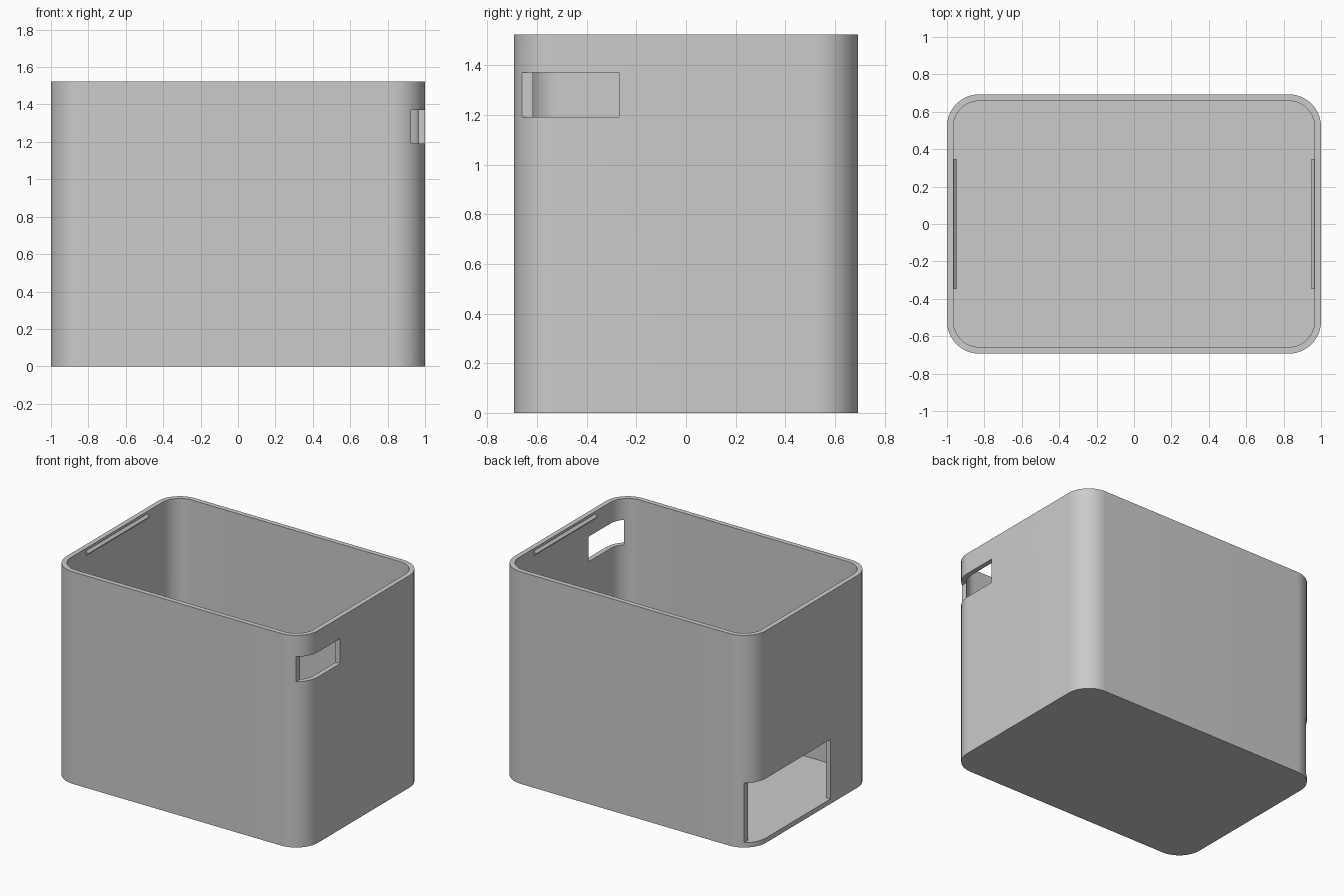
import bpy, bmesh, math

cube = bpy.data.objects.get("Cube")
if cube:
    bpy.data.objects.remove(cube, do_unlink=True)

HALF_X, HALF_Y, HEIGHT = 1.0, 0.693, 1.524
WALL, RADIUS = 0.035, 0.173
NOTCH_X = 0.926   # how far the side openings reach around the corner

grey = bpy.data.materials.new("plain grey")
grey.use_nodes = True
colour = (0.6, 0.6, 0.6, 1)
grey.diffuse_color = colour
grey.node_tree.nodes["Principled BSDF"].inputs["Base Color"].default_value = colour


def prism(name, outline, direction):
    """Extrude a closed outline of points along a direction."""
    bm = bmesh.new()
    face = bm.faces.new([bm.verts.new(p) for p in outline])
    grown = bmesh.ops.extrude_face_region(bm, geom=[face])["geom"]
    verts = [v for v in grown if isinstance(v, bmesh.types.BMVert)]
    bmesh.ops.translate(bm, vec=direction, verts=verts)
    bmesh.ops.recalc_face_normals(bm, faces=bm.faces)
    mesh = bpy.data.meshes.new(name)
    bm.to_mesh(mesh)
    bm.free()
    mesh.materials.append(grey)
    obj = bpy.data.objects.new(name, mesh)
    bpy.context.collection.objects.link(obj)
    return obj


def rounded_block(name, hx, hy, r, z0, z1, steps=16):
    points = []
    for k, (sx, sy) in enumerate([(1, 1), (-1, 1), (-1, -1), (1, -1)]):
        for i in range(steps + 1):
            a = math.pi / 2 * (k + i / steps)
            points.append((sx * (hx - r) + r * math.cos(a),
                           sy * (hy - r) + r * math.sin(a), z0))
    return prism(name, points, (0, 0, z1 - z0))


def box(name, x0, x1, y0, y1, z0, z1):
    return prism(name, [(x0, y0, z0), (x1, y0, z0), (x1, y1, z0), (x0, y1, z0)],
                 (0, 0, z1 - z0))


def carve(target, cutter):
    cutter.hide_render = True
    mod = target.modifiers.new("carve", 'BOOLEAN')
    mod.operation = 'DIFFERENCE'
    mod.solver = 'EXACT'
    mod.object = cutter
    bpy.context.view_layer.objects.active = target
    bpy.ops.object.modifier_apply(modifier=mod.name)
    bpy.data.objects.remove(cutter, do_unlink=True)


# Open bin with rounded corners
body = rounded_block("bin_body", HALF_X, HALF_Y, RADIUS, 0, HEIGHT)
carve(body, rounded_block("cavity", HALF_X - WALL, HALF_Y - WALL,
                          RADIUS - WALL, WALL, HEIGHT + 0.1))

# Small upper slot wrapping the front left corner
carve(body, box("slot", NOTCH_X, 1.1, -0.8, -0.27, 1.192, 1.371))

# Large low opening wrapping the back right corner
carve(body, box("opening", -1.1, -NOTCH_X, -0.213, 0.8, WALL, 0.463))

bpy.ops.object.select_all(action='DESELECT')
body.select_set(True)
bpy.context.view_layer.objects.active = body
bpy.ops.object.shade_smooth_by_angle(angle=math.radians(30))

# Wedge shaped snap ribs inside the two end walls
for side, name in ((1, "left_snap_rib"), (-1, "right_snap_rib")):
    wall_x, tip_x, z = side * (HALF_X - WALL), side * 0.948, 1.489
    prism(name, [(wall_x, -0.347, z - 0.017), (tip_x, -0.347, z),
                 (wall_x, -0.347, z + 0.017)], (0, 0.694, 0))
